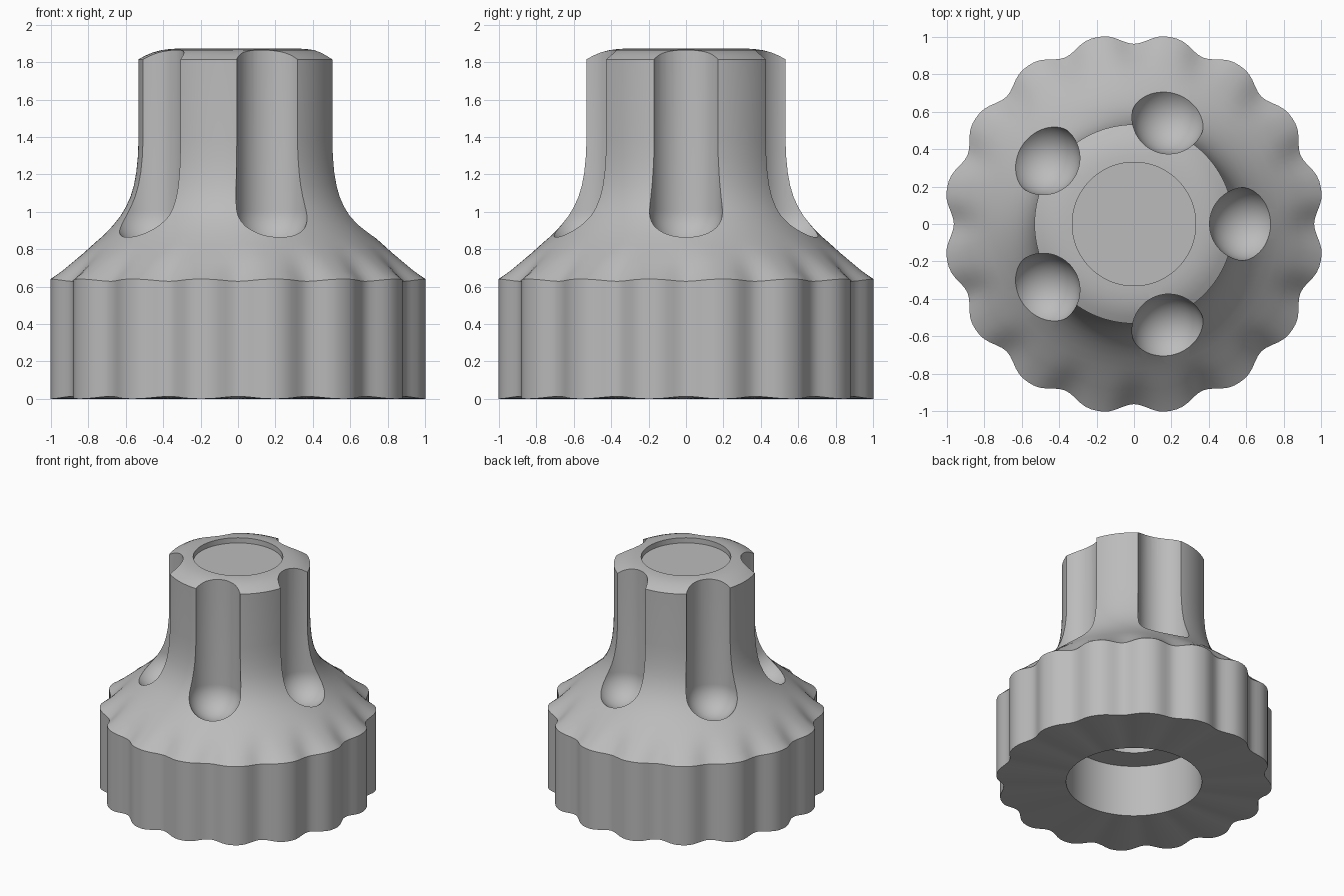
import bpy, bmesh, math
from mathutils import Matrix, Vector

if "Cube" in bpy.data.objects:
    bpy.data.objects.remove(bpy.data.objects["Cube"])

SEG = 192      # 12 steps for each of the 16 scallops
LOBES = 16

grey = bpy.data.materials.new("plain grey")
grey.diffuse_color = (0.5, 0.5, 0.5, 1)
grey.use_nodes = True
grey.node_tree.nodes["Principled BSDF"].inputs["Base Color"].default_value = grey.diffuse_color


def lathe(bm, profile, seg, place=None):
    """Spin (radius, z, scallop depth, z shift at notch) points about z."""
    place = place or Matrix.Identity(4)
    rings = []
    for p in profile:
        r, z, depth, shift = (tuple(p) + (0, 0))[:4]
        if r == 0:
            rings.append([bm.verts.new(place @ Vector((0, 0, z)))] * seg)
            continue
        ring = []
        for i in range(seg):
            a = 2 * math.pi * i / seg
            notch = ((1 + math.cos(LOBES * a)) / 2) ** 1.4
            rr = r - depth * notch
            ring.append(bm.verts.new(place @ Vector(
                (rr * math.cos(a), rr * math.sin(a), z + shift * notch))))
        rings.append(ring)
    for lo, hi in zip(rings, rings[1:]):
        for i in range(seg):
            j = (i + 1) % seg
            quad = list(dict.fromkeys((lo[i], lo[j], hi[j], hi[i])))
            bm.faces.new(quad)


def finish(bm, name):
    bmesh.ops.recalc_face_normals(bm, faces=bm.faces)
    mesh = bpy.data.meshes.new(name)
    bm.to_mesh(mesh)
    bm.free()
    obj = bpy.data.objects.new(name, mesh)
    bpy.context.collection.objects.link(obj)
    mesh.materials.append(grey)
    return obj


# knob body: stepped bore, scalloped skirt, flared shoulder, neck, recessed top
D = 0.055
profile = [
    (0, 1.65), (0.30, 1.65), (0.30, 0.42), (0.50, 0.42), (0.50, 0.0),
    (1.018, 0.0, D, 0.013), (1.018, 0.64, D, -0.012),
    (0.955, 0.682, 0.036, -0.008), (0.895, 0.73, 0.02, -0.004),
    (0.835, 0.777, 0.008), (0.775, 0.825), (0.72, 0.873), (0.67, 0.925),
    (0.63, 0.975), (0.60, 1.025), (0.575, 1.08), (0.557, 1.14),
    (0.544, 1.21), (0.536, 1.29), (0.532, 1.38), (0.532, 1.815),
    (0.495, 1.835), (0.455, 1.852), (0.41, 1.864), (0.365, 1.87),
    (0.33, 1.872), (0.33, 1.83), (0, 1.83),
]
bm = bmesh.new()
lathe(bm, profile, SEG)
knob = finish(bm, "scalloped_knob")

# five ball-ended grip grooves cut down the neck
R, ZC = 0.196, 1.01
capsule = [(0, ZC - R)]
capsule += [(R * math.sin(t), ZC - R * math.cos(t))
            for t in (math.pi / 2 * k / 14 for k in range(1, 15))]
capsule += [(R, 2.1), (0, 2.1)]
bm = bmesh.new()
for k in range(5):
    a = math.radians(72 * k)
    lathe(bm, capsule, 56,
          Matrix.Translation((0.6 * math.cos(a), 0.6 * math.sin(a), 0))
          @ Matrix.Rotation(a + 0.013, 4, 'Z'))
cutter = finish(bm, "groove_cutter")
cutter.hide_render = True

mod = knob.modifiers.new("grooves", 'BOOLEAN')
mod.operation = 'DIFFERENCE'
mod.solver = 'EXACT'
mod.object = cutter

# bake the cut, then smooth while keeping the edges crisp
bpy.context.view_layer.update()
cut = bpy.data.meshes.new_from_object(
    knob.evaluated_get(bpy.context.evaluated_depsgraph_get()))
knob.modifiers.clear()
knob.data = cut
bpy.data.objects.remove(cutter)

bpy.ops.object.select_all(action='DESELECT')
knob.select_set(True)
bpy.context.view_layer.objects.active = knob
bpy.ops.object.shade_smooth_by_angle(angle=math.radians(25))
